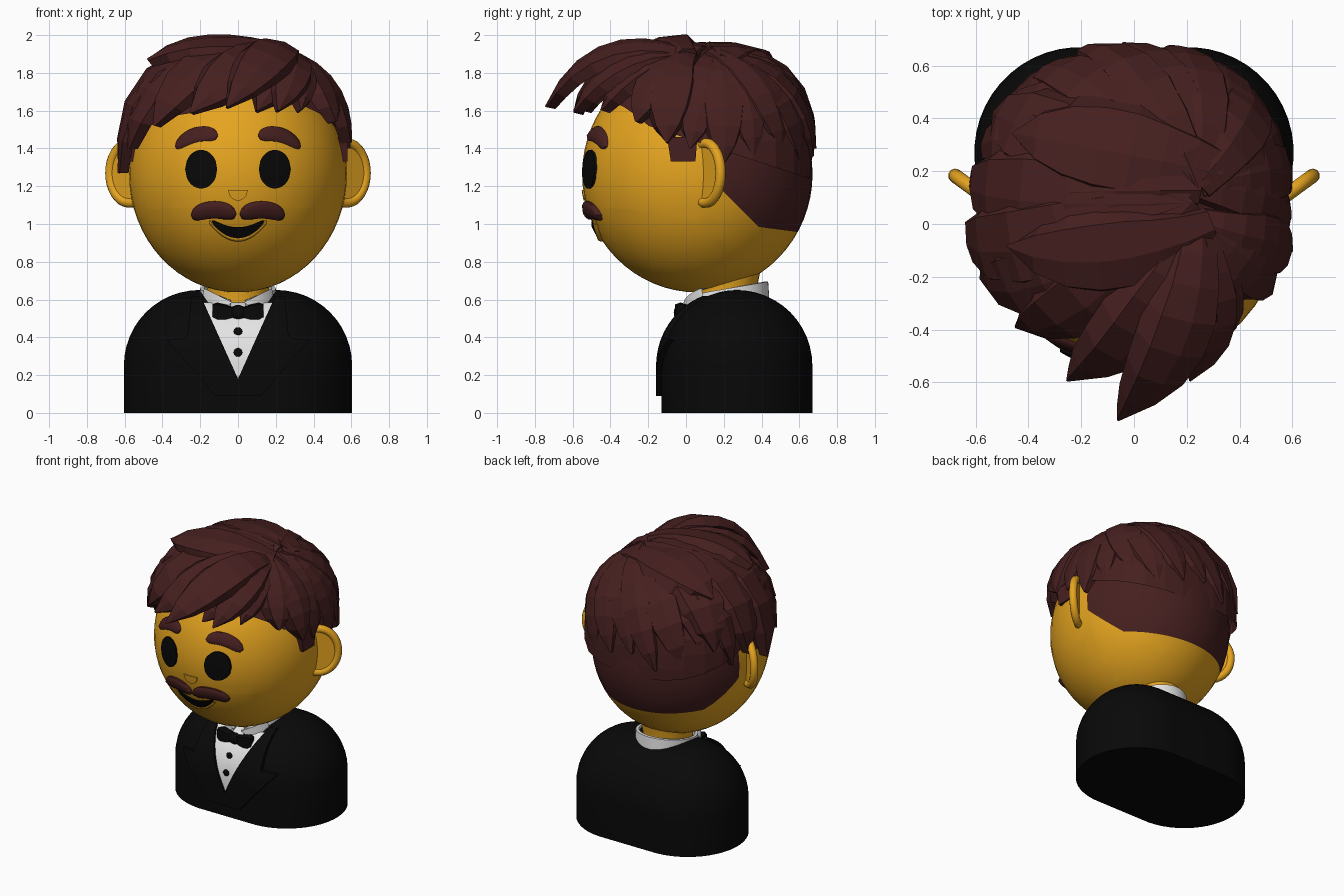
import bpy, bmesh, math, random
from mathutils import Vector

random.seed(4)
if "Cube" in bpy.data.objects:
    bpy.data.objects.remove(bpy.data.objects["Cube"])


def material(name, rgb):
    m = bpy.data.materials.new(name)
    m.use_nodes = True
    m.diffuse_color = (*rgb, 1)
    m.node_tree.nodes["Principled BSDF"].inputs["Base Color"].default_value = (*rgb, 1)
    return m


SKIN = material("golden skin", (0.78, 0.37, 0.014))
HAIR = material("dark brown hair", (0.062, 0.014, 0.014))
BLACK = material("black", (0.0025, 0.0025, 0.0025))
WHITE = material("white cloth", (0.78, 0.78, 0.78))


def finish(name, bm, mats, smooth=True):
    bmesh.ops.remove_doubles(bm, verts=bm.verts, dist=0.0003)
    bmesh.ops.recalc_face_normals(bm, faces=bm.faces)
    mesh = bpy.data.meshes.new(name)
    bm.to_mesh(mesh)
    bm.free()
    ob = bpy.data.objects.new(name, mesh)
    bpy.context.collection.objects.link(ob)
    for m in mats:
        mesh.materials.append(m)
    if smooth:
        bpy.ops.object.select_all(action="DESELECT")
        ob.select_set(True)
        bpy.context.view_layer.objects.active = ob
        bpy.ops.object.shade_smooth_by_angle(angle=math.radians(40))


def loft(bm, rows, closed=True):
    rings = [[bm.verts.new(p) for p in row] for row in rows]
    n = len(rings[0])
    for a, b in zip(rings, rings[1:]):
        for i in range(n if closed else n - 1):
            j = (i + 1) % n
            bm.faces.new((a[i], a[j], b[j], b[i]))
    if closed:
        bm.faces.new(rings[0])
        bm.faces.new(rings[-1])


def ellipsoid(centre, radii, u=48, v=32):
    bm = bmesh.new()
    bmesh.ops.create_uvsphere(bm, u_segments=u, v_segments=v, radius=1)
    for p in bm.verts:
        p.co = Vector(c + r * k for c, r, k in zip(centre, radii, p.co))
    return bm


def cut(bm, point, normal, remove=False):
    geom = bm.verts[:] + bm.edges[:] + bm.faces[:]
    bmesh.ops.bisect_plane(bm, geom=geom, plane_co=point, plane_no=normal, clear_inner=remove)


# Head, with the cropped hair on the nape as cut faces
HC, HR = Vector((0, 0.06, 1.265)), Vector((0.577, 0.61, 0.627))
planes = [(Vector(p), Vector(n)) for p, n in (
    ((0, 0.38, 0.985), (0, 0.13, 1)), ((0, 0.2, 1.17), (0, 1, 1)), ((0, 0.19, 1), (0, 1, 0)))]
bm = ellipsoid(HC, HR)
for p, n in planes:
    cut(bm, p, n)
for f in bm.faces:
    c = f.calc_center_median()
    f.material_index = int(all((c - p).dot(n) > 0 for p, n in planes))
finish("head", bm, [SKIN, HAIR])

# Neck
bm = bmesh.new()
loft(bm, [[(r * math.cos(a), 0.21 + r * math.sin(a), z) for a in (math.tau * i / 32 for i in range(32))]
          for r, z in ((0.17, 0.5), (0.165, 0.66), (0.19, 0.78))])
finish("neck", bm, [SKIN])

# Torso: a stadium section rounded over at the shoulders
bm = bmesh.new()
rows = []
levels = [(0.4, 0)] + [(0.4 * math.cos(k * math.pi / 24), 0.25 + 0.4 * math.sin(k * math.pi / 24))
                       for k in range(12)] + [(0.01, 0.65)]
for r, z in levels:
    rows.append([(math.copysign(0.205, math.cos(a)) + r * math.cos(a), 0.27 + r * math.sin(a), z)
                 for a in (math.tau * (i + 0.5) / 48 for i in range(48))])
loft(bm, rows)
finish("jacket", bm, [BLACK])


# Front surfaces that thin plates follow
def face_y(x, z):
    k = 1 - (x / HR.x) ** 2 - ((z - HC.z) / HR.z) ** 2
    return HC.y - HR.y * math.sqrt(max(k, 0))


def chest_y(x, z):
    d, e = max(0, abs(x) - 0.205), max(0, z - 0.25)
    return 0.27 - math.sqrt(max(0.16 - d * d - e * e, 0))


def collar_y(x, z):
    return 0.22 - math.sqrt(max(0.0462 - x * x, 0))


def patch(name, mat, surface, edges, lift, dome=0.0, side=1, cols=20):
    """Raised plate between two edge curves given as edges(t) -> (x, z), (x, z)."""
    bm = bmesh.new()
    rows = []
    for i in range(cols + 1):
        (ax, az), (bx, bz) = edges(i / cols)
        row = []
        for k, s in enumerate((0, 0, 0.15, 0.35, 0.5, 0.65, 0.85, 1, 1)):
            x, z = ax + (bx - ax) * s, az + (bz - az) * s
            up = -0.01 if k in (0, 8) else lift + dome * math.sqrt(4 * s * (1 - s))
            row.append((side * x, surface(x, z) - up, z))
        rows.append(row)
    loft(bm, rows, closed=False)
    finish(name, bm, [mat])


def stroke(x0, x1, mid, half):
    def edges(t):
        x = x0 + (x1 - x0) * t
        return (x, mid(t) - half(t)), (x, mid(t) + half(t))
    return edges


def rounded(t, power=2):
    return math.sqrt(max(0, 1 - abs(2 * t - 1) ** power))


# Facial features
for side, label in ((1, "left"), (-1, "right")):
    patch(label + "_eye", BLACK, face_y, stroke(0.11, 0.28, lambda t: 1.29, lambda t: 0.102 * rounded(t)),
          0.012, 0, side)
    patch(label + "_brow", HAIR, face_y,
          stroke(0.105, 0.335, lambda t: 1.468 + 0.02 * math.sin(3 * t) - 0.06 * t * t,
                 lambda t: 0.04 * rounded(t, 4)), 0.008, 0.012, side)
    patch(label + "_moustache", HAIR, face_y,
          stroke(0.008, 0.25, lambda t: 1.052 + 0.025 * math.sin(math.pi * t) - 0.005 * t,
                 lambda t: 0.046 * rounded(t, 4)), 0.015, 0.015, side)
patch("mouth", BLACK, face_y,
      stroke(-0.14, 0.14, lambda t: 1.018 - 0.066 * rounded(t) ** 2, lambda t: 0.031 * rounded(t)), 0.014)
patch("lower_lip", SKIN, face_y,
      stroke(-0.15, 0.15, lambda t: 1.01 - 0.093 * rounded(t) ** 2, lambda t: 0.01), 0.01, 0.01)
patch("nose", SKIN, face_y,
      stroke(-0.052, 0.052, lambda t: 1.18 - 0.028 * rounded(t), lambda t: 0.028 * rounded(t)), 0.008)

# Ears: thin shell with a rolled rim, swept backwards
for side, label in ((1, "left"), (-1, "right")):
    def ear_point(a, r):
        out = 0.025 + r * 0.125 * math.cos(a)
        return Vector((side * (0.55 + out * 0.85), 0.09 + out * 0.62, 1.27 + r * 0.158 * math.sin(a)))
    curve = bpy.data.curves.new(label + "_ear_rim", "CURVE")
    curve.dimensions = "3D"
    curve.bevel_depth, curve.bevel_resolution = 0.027, 3
    curve.use_fill_caps = True
    spline = curve.splines.new("POLY")
    spline.points.add(20)
    for i, p in enumerate(spline.points):
        p.co = (*ear_point(math.radians(-108 + 10.8 * i), 1), 1)
    curve.materials.append(SKIN)
    bpy.context.collection.objects.link(bpy.data.objects.new(label + "_ear_rim", curve))
    bm = bmesh.new()
    offset = Vector((side * -0.62, 0.85, 0)) * 0.012
    loft(bm, [[ear_point(math.tau * i / 24, 1) + offset * k for i in range(24)] for k in (-1, 1)])
    finish(label + "_ear_shell", bm, [SKIN])

# Shirt, collar, lapels
patch("shirt_front", WHITE, chest_y,
      lambda t: ((0.36 * t - 0.18, 0.18 + 0.8 * abs(t - 0.5)), (0.36 * t - 0.18, 0.585)), 0.012)
bm = bmesh.new()
ring = []
for i in range(49):
    a = math.radians(-78 + 336 * i / 48)
    x, y = 0.2 * math.cos(a), 0.22 + 0.215 * math.sin(a)
    top = 0.655 + 0.17 * (y - 0.2) - 0.03 * max(0, -math.sin(a)) ** 8
    ring.append([(x * k, 0.22 + (y - 0.22) * k, z) for k, z in
                 ((1.05, 0.53), (1, top), (0.9, top), (0.9, 0.53))])
loft(bm, ring)
finish("collar", bm, [WHITE])


def lapel(t):
    z = 0.09 + 0.53 * t
    inner = max(0, (z - 0.18) * 0.45)
    outer = 0.12 + 0.87 * (z - 0.09) if z < 0.385 else 0.27 - 0.1 * (z - 0.385)
    return (inner, z), (max(outer, inner + 0.02), z)


for side, label in ((1, "left"), (-1, "right")):
    patch(label + "_collar_wing", WHITE, collar_y,
          lambda t: ((0.03 + 0.15 * t, 0.585 + 0.075 * t), (0.12 + 0.065 * t, 0.53 + 0.09 * t)), 0.02, 0, side)
    patch(label + "_lapel", BLACK, chest_y, lapel, 0.028, 0, side, 36)
    # Bow tie wing, flared outwards
    bm = bmesh.new()
    loft(bm, [[(side * x, -0.028 + d * j, 0.53 + h * k) for j, k in ((-1, -0.8), (-1, 0.8), (0, 1), (1, 0.8), (1, -0.8), (0, -1))]
              for x, h, d in ((0.01, 0.025, 0.025), (0.06, 0.042, 0.03), (0.11, 0.055, 0.03), (0.135, 0.045, 0.02))])
    finish(label + "_bow", bm, [BLACK])
finish("bow_knot", ellipsoid((0, -0.035, 0.53), (0.045, 0.03, 0.042), 16, 10), [BLACK])
for i, z in enumerate((0.43, 0.32)):
    finish(f"button_{i + 1}", ellipsoid((0, chest_y(0, z) - 0.012, z), (0.023, 0.012, 0.023), 16, 8), [BLACK])

# Hair volume: a slightly squared ellipsoid
C, R, POWER = Vector((0, 0.1, 1.33)), Vector((0.58, 0.565, 0.575)), 2.5


def size(u):
    return sum(abs(k) ** POWER for k in u) ** (1 / POWER)


def scalp(u):
    return Vector(c + r * k for c, r, k in zip(C, R, u))


# Hair base, trimmed along the sloping hairline and left temple
bm = ellipsoid((0, 0, 0), (1, 1, 1), 28, 18)
for v in bm.verts:
    v.co = scalp(v.co / size(v.co))
cut(bm, Vector((0, 0, 1.455)), Vector((0, 0.33, 1)), True)
cut(bm, Vector((0, 0, 1.15)), Vector((-0.3, 1.1, 1)), True)
finish("hair_base", bm, [HAIR], False)


def lock(name, root, tip, width, height=0.05, bend=(0, 0, 0)):
    """Tapered faceted lock that follows the scalp from root to tip."""
    a, b = (Vector((p[i] - C[i]) / R[i] for i in range(3)) for p in (root, tip))
    la, lb = size(a), size(b)
    a, b = a / la, b / lb
    m = a + b + Vector(bend)
    m /= size(m)

    def at(t):
        d = a * (1 - t) ** 2 + m * 2 * t * (1 - t) + b * t * t
        return d / size(d) * (la + (lb - la) * t)
    rows = []
    for k in range(8):
        t = k / 7
        u = at(t)
        n = Vector(math.copysign(abs(q) ** (POWER - 1), q) / r for q, r in zip(u, R)).normalized()
        s = (scalp(at(t + 0.02)) - scalp(at(t - 0.02))).cross(n).normalized()
        w = width * max(0.04, (0.5 + 1.1 * t) if t < 0.45 else (1 - ((t - 0.45) / 0.56) ** 2.6))
        h = height * (1.05 - 0.7 * t ** 3)
        rows.append([scalp(u) + s * w * e + n * v for e, v in
                     ((-1, -0.04), (-0.88, h * 0.5), (-0.2, h), (0.65, h * 0.8), (1, -0.04))])
    bm = bmesh.new()
    loft(bm, rows)
    finish(name, bm, [HAIR], False)


# Broad locks falling round the back and left side from the crown
CROWN = (0.24, 0.14, 1.88)
for i in range(12):
    a = math.radians(-8 + 17 * i)
    tip = (0.59 * math.cos(a), 0.1 + 0.58 * math.sin(a), (1.4, 1.31, 1.36)[i % 3])
    lock(f"back_lock_{i + 1}", CROWN, tip, random.uniform(0.12, 0.15), random.uniform(0.03, 0.06))

# Locks swept over the top to the right, then the fringe
for i, (tip, width) in enumerate((
        ((-0.52, 0.42, 1.45), 0.19), ((-0.61, 0.16, 1.36), 0.19), ((-0.62, -0.03, 1.27), 0.18),
        ((-0.57, -0.2, 1.4), 0.18), ((-0.44, -0.38, 1.52), 0.17))):
    lock(f"side_sweep_{i + 1}", (0.2, 0.1, 1.89), tip, width, 0.05, (0, -0.1, 0.1))
for i, (tip, width) in enumerate((
        ((-0.25, -0.58, 1.59), 0.17), ((-0.06, -0.73, 1.62), 0.15), ((0.1, -0.54, 1.6), 0.14),
        ((0.21, -0.58, 1.6), 0.13), ((0.33, -0.44, 1.6), 0.1),
        ((0.51, -0.26, 1.54), 0.13), ((0.585, -0.1, 1.43), 0.14))):
    lock(f"fringe_{i + 1}", (0.23, 0, 1.88), tip, width, 0.05, (0.12, -0.1, 0.1))
lock("top_sweep", (0.28, 0.0, 1.87), (-0.47, -0.08, 1.86), 0.17, 0.06, (0, -0.25, 0.1))
lock("crown_sweep", (0.32, 0.2, 1.85), (-0.45, 0.34, 1.78), 0.2, 0.045)

# Sideburns
for side, label in ((1, "left"), (-1, "right")):
    bm = bmesh.new()
    loft(bm, [[(side * x, y, z) for y, z in ((-0.08, 1.33), (0.05, 1.33), (0.06, 1.46), (-0.1, 1.46))]
              for x in (0.53, 0.58)])
    finish(label + "_sideburn", bm, [HAIR], False)
